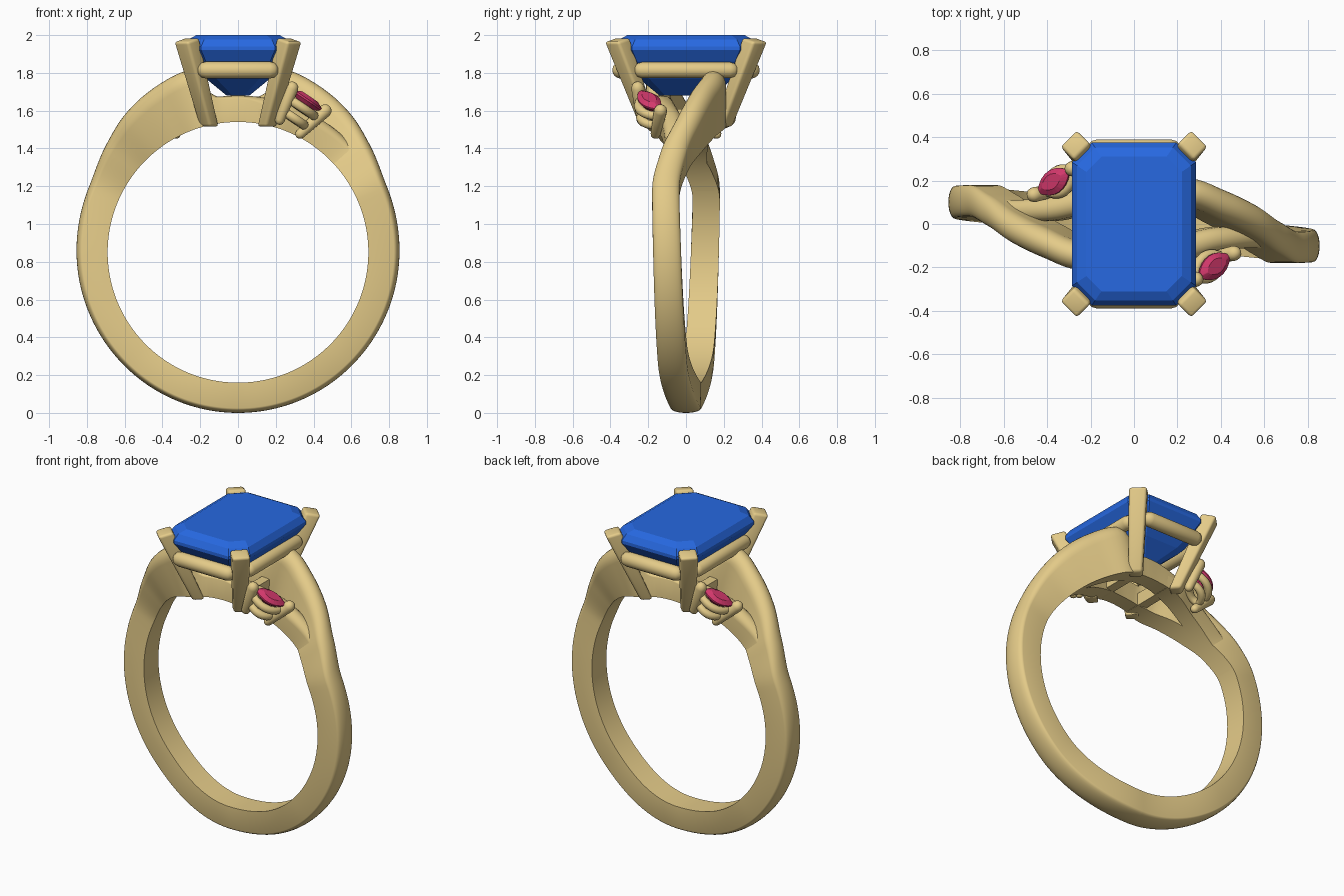
import bpy, bmesh
from math import sin, cos, pi, radians
from mathutils import Vector, Matrix

if "Cube" in bpy.data.objects:
    bpy.data.objects.remove(bpy.data.objects["Cube"])

def material(name, col):
    m = bpy.data.materials.new(name)
    m.diffuse_color = (*col, 1)
    m.use_nodes = True
    m.node_tree.nodes["Principled BSDF"].inputs["Base Color"].default_value = m.diffuse_color
    return m

GOLD = material("gold", (0.78, 0.60, 0.25))
BLUE = material("blue_gem", (0.02, 0.14, 0.75))
PINK = material("pink_gem", (0.65, 0.04, 0.15))
CZ = 0.85  # height of the finger hole's centre

def loft(name, rings, mat, closed=False, smooth=35, bevel=0):
    """Skin a list of equal-length point rings, capped unless closed."""
    bm = bmesh.new()
    vs = [[bm.verts.new(p) for p in r] for r in rings]
    n = len(vs[0])
    for a, b in zip(vs, vs[1:] + ([vs[0]] if closed else [])):
        for i in range(n):
            bm.faces.new((a[i], a[(i + 1) % n], b[(i + 1) % n], b[i]))
    if not closed:
        bm.faces.new(vs[0])
        bm.faces.new(vs[-1])
    bmesh.ops.recalc_face_normals(bm, faces=bm.faces)
    if bevel:
        bmesh.ops.bevel(bm, geom=list(bm.edges), offset=bevel, segments=3,
                        profile=0.5, affect='EDGES')
    me = bpy.data.meshes.new(name)
    bm.to_mesh(me)
    bm.free()
    me.materials.append(mat)
    if smooth:
        me.shade_smooth()
        me.set_sharp_from_angle(angle=radians(smooth))
    ob = bpy.data.objects.new(name, me)
    bpy.context.collection.objects.link(ob)
    return ob

def turned_copy(ob, name):
    """Copy turned half way round the vertical axis."""
    c = ob.copy()
    c.name = name
    c.rotation_euler.z = pi
    bpy.context.collection.objects.link(c)

def pchip(ts, vals, t):
    """Smooth interpolation without overshoot."""
    d = [(vals[i + 1] - vals[i]) / (ts[i + 1] - ts[i]) for i in range(len(ts) - 1)]
    def slope(i):
        if i == 0 or i == len(ts) - 1 or d[i - 1] * d[i] <= 0:
            return 0
        return 2 * d[i - 1] * d[i] / (d[i - 1] + d[i])
    i = max(k for k in range(len(ts) - 1) if ts[k] <= t + 1e-9)
    h = ts[i + 1] - ts[i]
    s = (t - ts[i]) / h
    return (vals[i] * (1 + 2 * s) * (1 - s) ** 2 + slope(i) * h * s * (1 - s) ** 2
            + vals[i + 1] * s * s * (3 - 2 * s) + slope(i + 1) * h * s * s * (s - 1))

def capsule(name, a, b, r0, r1):
    """Round bar with domed ends."""
    a, b = Vector(a), Vector(b)
    d = (b - a).normalized()
    u = d.orthogonal().normalized()
    v = d.cross(u)
    prof = [(a - d * r0 * cos(k), r0 * sin(k)) for k in (0.15, 0.5, 1.0, pi / 2)]
    prof += [(b + d * r1 * cos(k), r1 * sin(k)) for k in (pi / 2, 1.0, 0.5, 0.15)]
    return loft(name, [[p + (u * cos(2 * pi * i / 20) + v * sin(2 * pi * i / 20)) * r
                        for i in range(20)] for p, r in prof], GOLD, smooth=50)

# Band half: angle from top, y, outer radius, half width, dome depth
stations = [
    (-180, 0, .85, .08, .025), (-135, -.072, .85, .077, .025), (-90, -.1, .855, .074, .03),
    (-66, -.107, .862, .072, .035), (-51, -.06, .90, .072, .05), (-39, .015, .945, .072, .07),
    (-27, .085, .978, .072, .08), (-15, .145, 1.0, .066, .08), (-10, .145, .86, .055, .03),
    (-7, .142, .83, .05, .015), (0, .135, .83, .05, .015), (16, .11, .83, .062, .05),
    (30, .07, .83, .055, .05), (45, .06, .83, .05, .04), (62, .1, .83, .05, .03)]
cols = list(zip(*stations))
rings = []
for k in range(122):
    t = -180 + 2 * k
    y, ro, w, d = (pchip(cols[0], c, t) for c in cols[1:])
    sec = [(-w, .69), (w, .69)]
    sec += [(w * cos(a), ro - d + d * sin(a)) for a in [pi * i / 12 for i in range(13)]]
    a = radians(-t)
    rings.append([(r * sin(a), y + q, CZ + r * cos(a)) for q, r in sec])
turned_copy(loft("band_half_right", rings, GOLD), "band_half_left")

# Emerald-cut centre stone
def octagon(x, y, z, c):
    return [(x, y - c, z), (x - c, y, z), (c - x, y, z), (-x, y - c, z),
            (-x, c - y, z), (c - x, -y, z), (x - c, -y, z), (x, c - y, z)]

loft("centre_stone", [octagon(*p) for p in [
    (.06, .14, 1.68, .03), (.17, .25, 1.77, .055), (.245, .335, 1.86, .075),
    (.285, .375, 1.92, .09), (.285, .375, 1.94, .09),
    (.262, .352, 1.978, .083), (.22, .31, 2.0, .07)]], BLUE, smooth=0)

# Four tapered corner prongs
for sx in (-1, 1):
    for sy in (-1, 1):
        rr = []
        for x, y, z, s in [(.152, .195, 1.515, .055), (.272, .365, 1.975, .07)]:
            tilt = .025 if z > 1.8 else 0
            rr.append([(sx * (x + s * cos(a)), sy * (y + s * sin(a)),
                        z + tilt * (cos(a) + sin(a)) * -.5)
                       for a in [radians(b) for b in (-5, 95, 175, 275)]])
        loft(f"prong_{'left' if sx < 0 else 'right'}_{'front' if sy < 0 else 'back'}",
             rr, GOLD, bevel=.016, smooth=40)

# Gallery rails under the stone and base bars between the prongs
for s, fb, lr in ((-1, "front", "left"), (1, "back", "right")):
    capsule(f"rail_{fb}", (-.17, s * .345, 1.815), (.17, s * .345, 1.815), .045, .045)
    capsule(f"rail_{lr}", (s * .245, -.235, 1.815), (s * .245, .235, 1.815), .042, .042)
    loft(f"base_bar_{lr}", [[(s * .135 + dx, y, z) for dx, z in
         ((-.03, 1.53), (.03, 1.53), (.03, 1.61), (-.03, 1.61))] for y in (-.18, .18)],
         GOLD, smooth=0)

# Marquise side stones with their settings
C = Vector((.37, -.195, 1.655))
L = Vector((.16, .11, -.11)).normalized()
N = Vector((.6, .05, .8))
N = (N - L * N.dot(L)).normalized()
W = N.cross(L)

def marquise(scale, h, n=24):
    pts = []
    for i in range(n):
        u, v = cos(2 * pi * i / n), sin(2 * pi * i / n)
        pts.append(C + L * (.098 * scale * u) + W * (.056 * scale * v * abs(v) ** .6) + N * h)
    return pts

def side_part(ob):
    turned_copy(ob, ob.name + "_left")

side_part(loft("side_stone", [marquise(*p) for p in
          ((.15, -.06), (1, -.006), (1, .004), (.6, .022))], PINK, smooth=0))
for name, sc, h, r in (("seat_ring", .88, -.05, .025), ("lower_ring", .68, -.12, .025)):
    core = marquise(sc, h, 32)
    mid = C + N * h
    tube = []
    for p in core:
        o = (p - mid).normalized()
        tube.append([p + (o * cos(a) + N * sin(a)) * r
                     for a in [2 * pi * j / 10 for j in range(10)]])
    side_part(loft(name, tube, GOLD, closed=True, smooth=60))
for name, s in (("side_prong_inner", -1), ("side_prong_outer", 1)):
    side_part(capsule(name, C + L * (s * .075) - N * .17,
                      C + L * (s * .122) + N * .005, .026, .035))
